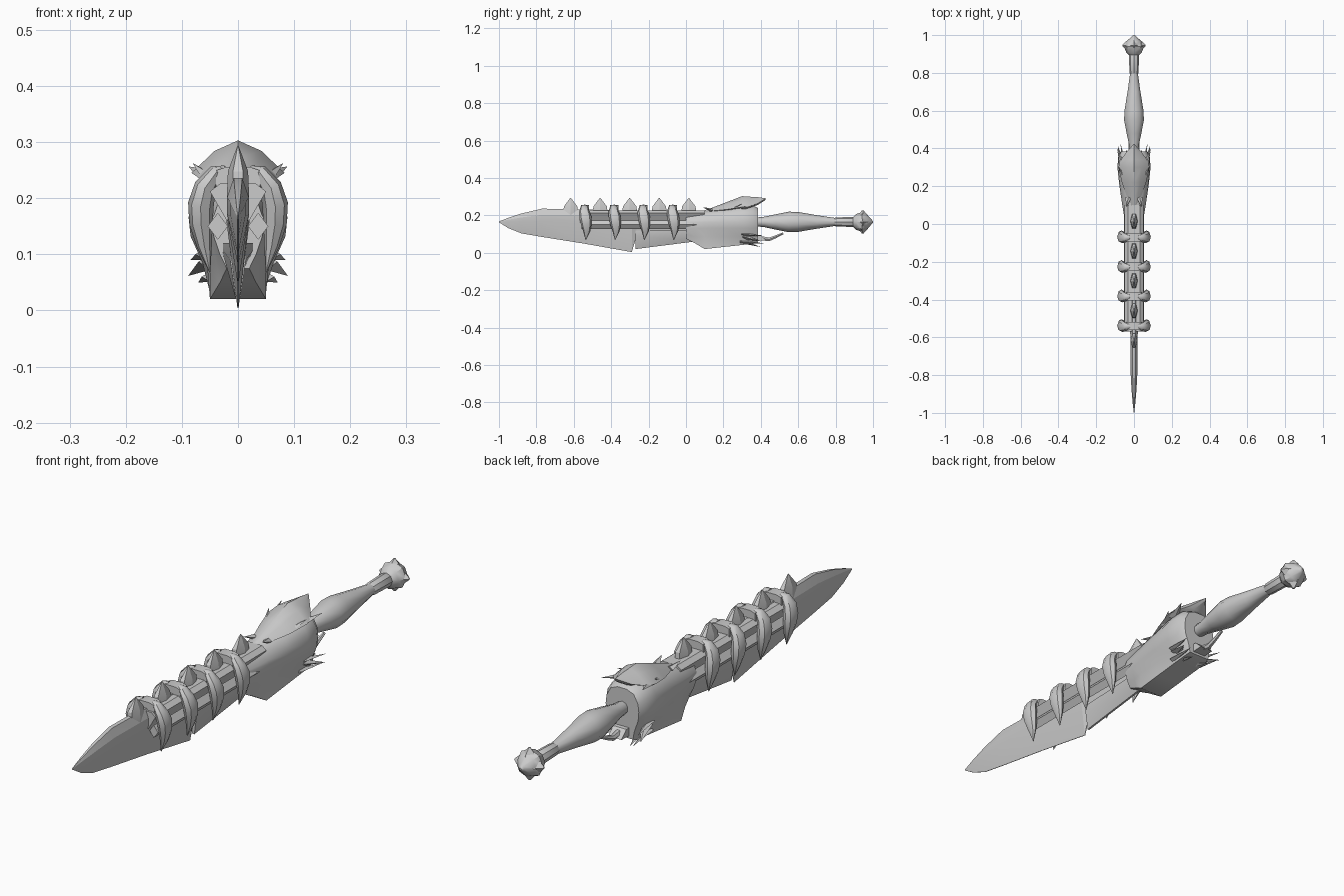
import bpy, bmesh, math
from mathutils import Vector

if "Cube" in bpy.data.objects:
    bpy.data.objects.remove(bpy.data.objects["Cube"])

steel = bpy.data.materials.new("plain_grey")
steel.diffuse_color = (0.6, 0.6, 0.6, 1)
steel.use_nodes = True
steel.node_tree.nodes["Principled BSDF"].inputs["Base Color"].default_value = steel.diffuse_color


def finish(name, bm, angle=35):
    bmesh.ops.remove_doubles(bm, verts=bm.verts, dist=0.0003)
    bmesh.ops.recalc_face_normals(bm, faces=bm.faces)
    me = bpy.data.meshes.new(name)
    bm.to_mesh(me)
    bm.free()
    me.materials.append(steel)
    ob = bpy.data.objects.new(name, me)
    bpy.context.collection.objects.link(ob)
    bpy.ops.object.select_all(action='DESELECT')
    ob.select_set(True)
    bpy.context.view_layer.objects.active = ob
    bpy.ops.object.shade_smooth_by_angle(angle=math.radians(angle))
    return ob


def loft(name, rings, angle=35):
    """Skin a row of equal-length rings and cap both ends."""
    bm = bmesh.new()
    vs = [[bm.verts.new(p) for p in r] for r in rings]
    n = len(rings[0])
    for a, b in zip(vs, vs[1:]):
        for i in range(n):
            j = (i + 1) % n
            bm.faces.new((a[i], a[j], b[j], b[i]))
    bm.faces.new(vs[0])
    bm.faces.new(vs[-1])
    return finish(name, bm, angle)


def mirrored(half):
    """Complete an (x, z) half outline running from top to bottom."""
    return half + [(-x, z) for x, z in reversed(half) if x > 0]


def lathe(name, profile, z, n, angle=35):
    return loft(name, [[(r * math.sin(2 * math.pi * k / n), y, z + r * math.cos(2 * math.pi * k / n))
                        for k in range(n)] for y, r in profile], angle)


def tube(name, path, radii, n=8, squash=1.0, angle=35):
    """Tapered tube along a path lying mostly in the xz or yz plane."""
    pts = [Vector(p) for p in path]
    rings = []
    for i, p in enumerate(pts):
        t = (pts[min(i + 1, len(pts) - 1)] - pts[max(i - 1, 0)]).normalized()
        u = Vector((0, 1, 0)) if abs(t.y) < 0.7 else Vector((1, 0, 0))
        u = (u - t * u.dot(t)).normalized()
        v = t.cross(u)
        rings.append([p + radii[i] * (u * math.cos(a) + v * squash * math.sin(a))
                      for a in (2 * math.pi * k / n for k in range(n))])
    return loft(name, rings, angle)


def prism(name, outline, w):
    """Plate with a (y, z) outline, w to each side."""
    return loft(name, [[(x, y, z) for y, z in outline] for x in (-w, w)])


# Main blade: y, top, ridge, edge, half width
blade = [(-1.0, .168, .166, .163, .001), (-.95, .187, .167, .132, .007), (-.88, .21, .168, .104, .013),
         (-.77, .236, .17, .085, .019), (-.55, .232, .17, .05, .02), (-.29, .225, .17, .004, .022),
         (-.265, .225, .17, .085, .022), (.1, .22, .17, .085, .022)]
loft("blade", [[(x, y, z) for x, z in mirrored([(w * .4, t), (w, r + (t - r) * .5), (w, r), (.001, e)])]
               for y, t, r, e, w in blade], 15)

# Lower jaw plate behind the main cutting edge
loft("rear_edge", [[(x, y, z) for x, z in mirrored([(w, .12), (w, (.12 + e) / 2 + .02), (.004, e)])]
                   for y, e, w in [(-.27, .02, .014), (.06, .062, .03), (.14, .05, .04)]], 20)

# Wedge rail and side rods
loft("rail", [[(x, y, z) for x, z in mirrored([(.032, .226), (.05, .212), (.02, .16)])]
              for y in (-.57, .1)], 20)
for s in (-1, 1):
    loft("side_rod", [[(s * .036 + .018 * math.cos(a), y, .15 + .024 * math.sin(a))
                       for a in (k * math.pi / 2 for k in range(4))] for y in (-.56, .12)], 20)

# Curved claws on both sides, joined by saddle bands
for y in (-.54, -.383, -.227, -.07):
    for s in (-1, 1):
        path = [(.022, 0, .25), (.04, -.004, .245), (.058, -.004, .22), (.066, .002, .19),
                (.066, .007, .155), (.06, .009, .115), (.05, .004, .068)]
        tube("claw", [(s * x, y + d, z) for x, d, z in path],
             [.012, .02, .028, .032, .029, .019, .001], 8, .72, 40)
    loft("saddle_band", [[(x, y + d, z) for x, z in mirrored([(.02, .256), (.038, .25), (.04, .215)])]
                         for d in (-.022, .022)])

# Row of back spikes
for k in range(5):
    y = -.617 + .158 * k
    b = .215 if k else .2
    loft("back_spike", [[(w * a, y + l * c + d, z) for a, c in ((1, 0), (.5, 1), (-.5, 1), (-1, 0), (-.5, -1), (.5, -1))]
                        for z, w, l, d in ((b, .02, .04, 0), (.248, .018, .036, 0), (.294, .0008, .001, 0))], 20)

# Guard shell: y, top, bottom, half width, foot half width
guard = [(.0, .215, .075, .045, .02), (.05, .217, .05, .054, .032), (.1, .222, .02, .062, .05),
         (.2, .235, .031, .077, .05), (.3, .25, .042, .088, .05), (.36, .252, .048, .083, .05),
         (.385, .24, .055, .07, .045)]
loft("guard", [[(x, y, z) for x, z in mirrored(
    [(w * .28, t), (w * .7, t - .012), (w * .95, t - .045), (w, .165), (w * .96, .132),
     (max(w * .72, f), .085 if b < .07 else .1), (f, b)])]
    for y, t, b, w, f in guard], 40)

# Crest hood sweeping back to a point: y, peak, rim, half width
crest = [(.09, .224, .218, .012), (.15, .245, .225, .04), (.22, .272, .232, .064), (.3, .303, .245, .083),
         (.34, .3, .25, .07), (.38, .298, .262, .04), (.425, .292, .29, .001)]
loft("crest", [[(x, y, z) for x, z in mirrored([(0, t), (w * .5, t - (t - r) * .32), (w, r), (w * .5, r - .008)])]
               for y, t, r, w in crest], 40)

# Thorns around the guard: base, tip, radius
thorns = [((.055, .3, .24), (.087, .385, .256), .02), ((.05, .24, .235), (.08, .3, .262), .014),
          ((.03, .14, .228), (.04, .09, .243), .016), ((.05, .31, .085), (.088, .4, .062), .022),
          ((.05, .29, .06), (.07, .42, .05), .015), ((.06, .3, .1), (.084, .41, .09), .016),
          ((.03, .32, .055), (.04, .395, .032), .015)]
for base, tip, r in thorns:
    for s in (-1, 1):
        tube("thorn", [(s * p[0], p[1], p[2]) for p in (base, tip)], [r, .0006], 4, .6, 20)

# Trigger lever bent beneath the grip
tube("trigger", [(0, .33, .085), (0, .4, .078), (0, .445, .072), (0, .475, .084), (0, .52, .104)],
     [.014, .013, .011, .009, .006], 6)
prism("trigger_mount", [(.3, .1), (.4, .095), (.43, .066), (.3, .06)], .028)

# Grip, neck collar and faceted pommel
lathe("grip", [(.36, .022), (.42, .028), (.48, .041), (.55, .055), (.6, .053), (.7, .036), (.8, .021), (.83, .02)],
      .165, 10, 40)
lathe("collar", [(.79, .019), (.8, .024), (.9, .027), (.91, .02)], .165, 8)
lathe("pommel", [(.885, .018), (.91, .042), (.94, .053), (.965, .042), (.993, .012), (1.0, .004)], .165, 8, 40)
for k in range(4):
    a = k * math.pi / 2
    d = Vector((math.cos(a), 0, math.sin(a)))
    c = Vector((0, .945, .165))
    tube("pommel_stud", [c + d * .035, c + d * .062], [.028, .004], 4, 1, 20)
